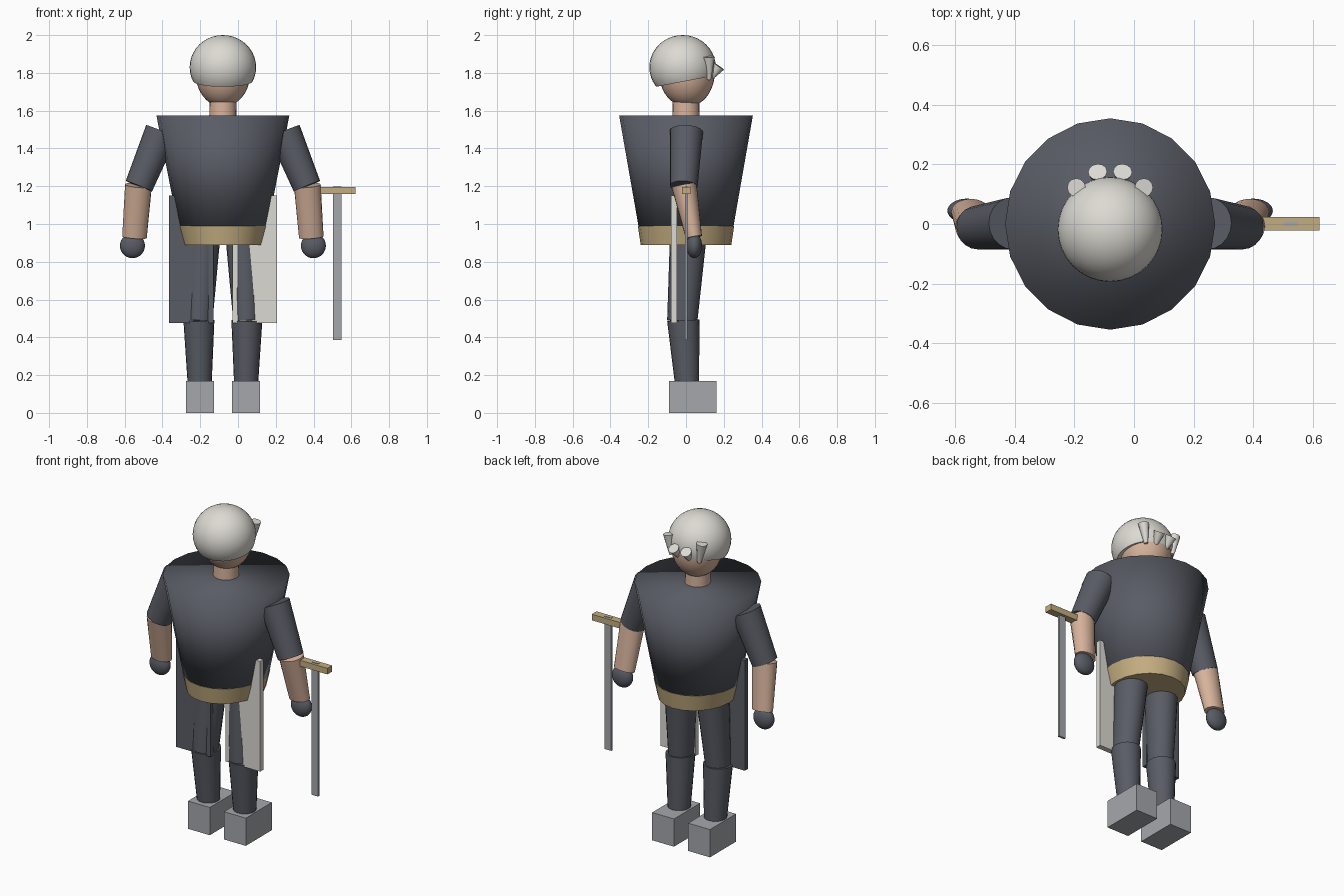
import bpy, bmesh, math
from mathutils import Vector, Matrix

if "Cube" in bpy.data.objects:
    bpy.data.objects.remove(bpy.data.objects["Cube"])

CX = -0.08  # the body's own mirror axis


def material(name, rgb):
    m = bpy.data.materials.new(name)
    m.diffuse_color = (*rgb, 1)
    m.use_nodes = True
    m.node_tree.nodes["Principled BSDF"].inputs["Base Color"].default_value = m.diffuse_color
    return m


DARK = material("dark_cloth", (0.10, 0.107, 0.13))
GOLD = material("gold", (0.55, 0.42, 0.22))
SKIN = material("skin", (0.68, 0.45, 0.33))
PALE = material("pale", (0.72, 0.70, 0.65))
STEEL = material("steel", (0.38, 0.39, 0.41))


def finish(name, bm, mat, angle=None):
    bmesh.ops.recalc_face_normals(bm, faces=bm.faces)
    me = bpy.data.meshes.new(name)
    bm.to_mesh(me)
    bm.free()
    me.materials.append(mat)
    ob = bpy.data.objects.new(name, me)
    bpy.context.collection.objects.link(ob)
    if angle:
        bpy.ops.object.select_all(action='DESELECT')
        ob.select_set(True)
        bpy.context.view_layer.objects.active = ob
        bpy.ops.object.shade_smooth_by_angle(angle=math.radians(angle))
    return ob


def tube(name, p0, p1, r0, r1, mat, n=20, angle=40):
    """Capped tapered tube; r0 and r1 are (rx, ry) at each end."""
    p0, p1 = Vector(p0), Vector(p1)
    rot = Vector((0, 0, 1)).rotation_difference(p1 - p0)
    bm = bmesh.new()
    rings = []
    for p, r in ((p0, r0), (p1, r1)):
        rings.append([bm.verts.new(p + rot @ Vector((r[0] * math.cos(a), r[1] * math.sin(a), 0)))
                      for a in (2 * math.pi * i / n for i in range(n))])
    for i in range(n):
        j = (i + 1) % n
        bm.faces.new((rings[0][i], rings[0][j], rings[1][j], rings[1][i]))
    bm.faces.new(rings[0][::-1])
    bm.faces.new(rings[1])
    return finish(name, bm, mat, angle)


def box(name, lo, hi, mat):
    lo, hi = Vector(lo), Vector(hi)
    bm = bmesh.new()
    bmesh.ops.create_cube(bm, size=1, matrix=Matrix.Translation((lo + hi) / 2)
                          @ Matrix.Diagonal((*(hi - lo), 1)))
    return finish(name, bm, mat)


def ball(name, c, r, mat, cut=None):
    """Ellipsoid; cut = (point, normal) keeps only the normal's side."""
    bm = bmesh.new()
    bmesh.ops.create_uvsphere(bm, u_segments=32, v_segments=20, radius=1,
                              matrix=Matrix.Translation(c) @ Matrix.Diagonal((*r, 1)))
    if cut:
        res = bmesh.ops.bisect_plane(bm, geom=bm.verts[:] + bm.edges[:] + bm.faces[:],
                                     plane_co=cut[0], plane_no=cut[1], clear_inner=True)
        edges = [e for e in res["geom_cut"] if isinstance(e, bmesh.types.BMEdge)]
        bmesh.ops.contextual_create(bm, geom=edges)
    return finish(name, bm, mat, 40)


# Head, hair cap with a tilted lower edge, neck
ball("head", (CX, 0.005, 1.80), (0.145, 0.147, 0.18), SKIN)
ball("hair_cap", (CX, -0.018, 1.83), (0.176, 0.176, 0.17), PALE,
     ((CX, -0.14, 1.73), (0, -0.19, 1)))
tube("neck", (CX, 0, 1.54), (CX, 0, 1.68), (0.073, 0.073), (0.07, 0.07), SKIN)

# Flared torso and belt
tube("torso", (CX, 0, 0.98), (CX, 0, 1.575), (0.236, 0.25), (0.352, 0.354), DARK, angle=180)
tube("belt", (CX, 0, 0.89), (CX, 0, 0.99), (0.214, 0.24), (0.24, 0.255), GOLD)

for s, side in ((-1, "left"), (1, "right")):
    def at(dx, y, z):
        return (CX + s * dx, y, z)

    # Fringe tufts
    tube(f"outer_tuft_{side}", at(0.095, 0.122, 1.765), at(0.113, 0.122, 1.885),
         (0.011, 0.011), (0.031, 0.031), PALE, 12)
    tube(f"inner_tuft_{side}", at(0.036, 0.13, 1.77), at(0.042, 0.175, 1.835),
         (0.011, 0.011), (0.032, 0.032), PALE, 12)

    # Arm
    tube(f"upper_arm_{side}", at(0.445, -0.012, 1.20), at(0.325, 0.002, 1.49),
         (0.075, 0.073), (0.088, 0.088), DARK)
    tube(f"forearm_{side}", at(0.468, 0.042, 0.93), at(0.447, -0.01, 1.205),
         (0.065, 0.043), (0.071, 0.067), SKIN)
    ball(f"hand_{side}", at(0.479, 0.044, 0.885), (0.066, 0.041, 0.066), DARK)

    # Leg and boot
    tube(f"thigh_{side}", at(0.125, -0.02, 0.485), at(0.108, 0.01, 0.91),
         (0.07, 0.08), (0.092, 0.096), DARK)
    tube(f"shin_{side}", at(0.123, 0.005, 0.16), at(0.127, -0.014, 0.49),
         (0.064, 0.064), (0.082, 0.086), DARK)
    x = CX + s * 0.122
    box(f"boot_{side}", (x - 0.074, -0.09, 0), (x + 0.074, 0.162, 0.17), STEEL)

    # Hanging coat panel, one dark and one pale
    x = CX + s * 0.168
    box(f"coat_panel_{side}", (x - 0.118, -0.08, 0.475), (x + 0.118, -0.047, 1.15),
        DARK if s < 0 else PALE)

# Sword hanging at the side
box("sword_guard", (0.43, -0.022, 1.16), (0.622, 0.024, 1.197), GOLD)
box("sword_blade", (0.502, -0.006, 0.385), (0.547, 0.007, 1.199), STEEL)
